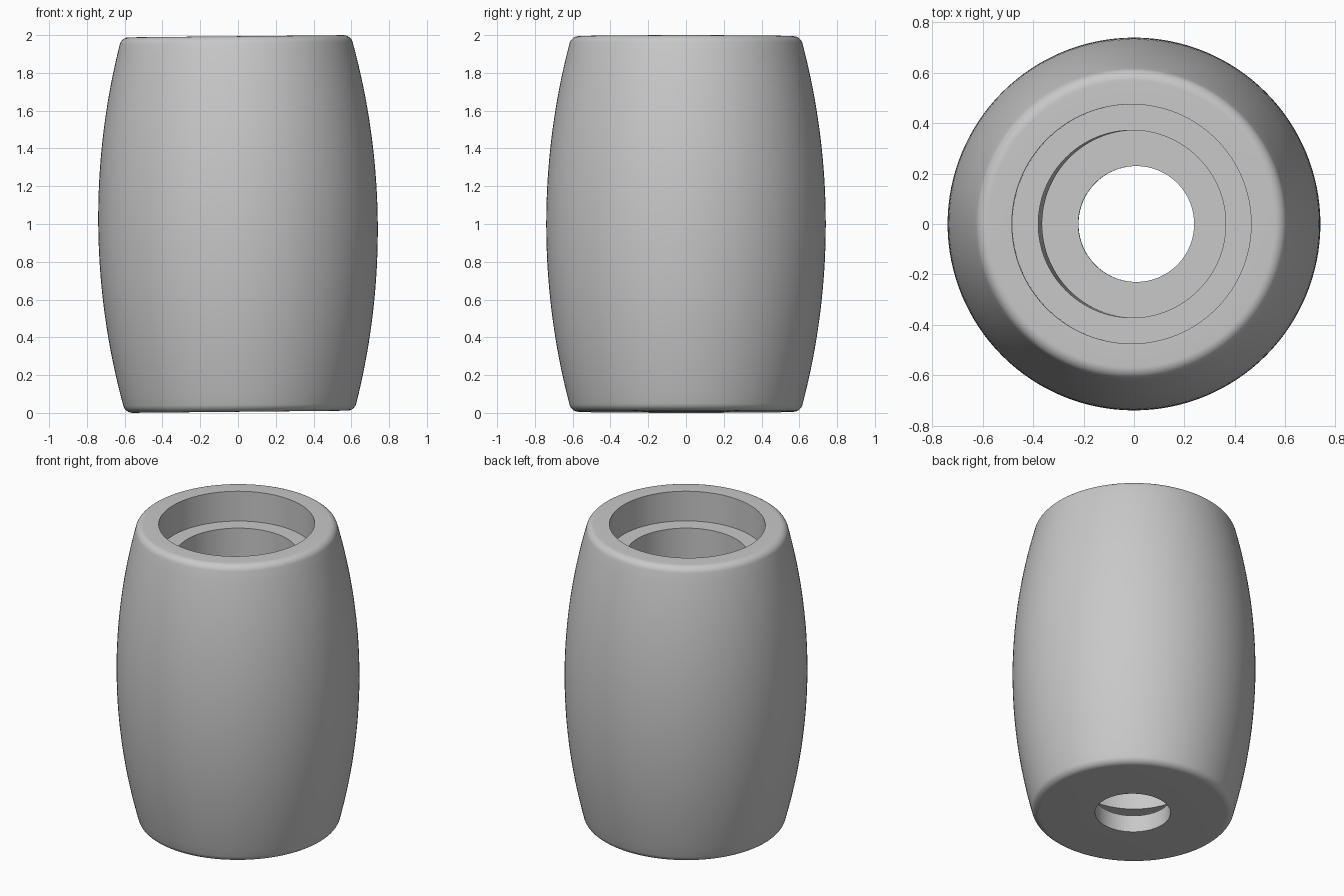
import bpy, bmesh, math
from mathutils import Vector, Matrix

default = bpy.data.objects.get("Cube")
if default:
    bpy.data.objects.remove(default, do_unlink=True)

HALF = 0.994      # half height of the barrel
BULGE = 0.74      # radius at the middle
ARC = 3.77        # radius of the side curve
FILLET = 0.05     # rounding of the rims
SEGMENTS = 128

grey = bpy.data.materials.new("light_grey")
grey.use_nodes = True
colour = (0.58, 0.58, 0.58, 1)
grey.diffuse_color = colour
grey.node_tree.nodes["Principled BSDF"].inputs["Base Color"].default_value = colour

# Outer profile: rounded rim tangent to the bulging side
arc_x = BULGE - ARC
fillet_z = HALF - FILLET
lean = math.asin(fillet_z / (ARC - FILLET))
fillet_x = arc_x + (ARC - FILLET) * math.cos(lean)

rim = []
for i in range(9):
    a = lean + (math.pi / 2 - lean) * i / 8
    rim.append((fillet_x + FILLET * math.cos(a), fillet_z + FILLET * math.sin(a)))
side = []
for i in range(1, 32):
    a = lean * (i / 16 - 1)
    side.append((arc_x + ARC * math.cos(a), ARC * math.sin(a)))
outer = [(x, -z) for x, z in reversed(rim)] + side + rim

# Stepped bore: upper seat, long bore, lower groove and end hole
SEAT, BORE, HOLE = 0.475, 0.372, 0.23
inner = [(SEAT, HALF), (SEAT, HALF - 0.2),
         (BORE, HALF - 0.2), (BORE, -0.75),
         (SEAT, -0.75), (SEAT, -0.88),
         (HOLE, -0.88), (HOLE, -HALF)]

# Turn the closed profile around the axis
bm = bmesh.new()
verts = [bm.verts.new((x, 0, z)) for x, z in outer + inner]
edges = [bm.edges.new((v, verts[(i + 1) % len(verts)])) for i, v in enumerate(verts)]
bmesh.ops.spin(bm, geom=verts + edges, cent=(0, 0, 0), axis=(0, 0, 1),
               angle=2 * math.pi, steps=SEGMENTS, use_merge=False)
bmesh.ops.remove_doubles(bm, verts=bm.verts, dist=0.0001)
bmesh.ops.recalc_face_normals(bm, faces=bm.faces)

# Slight sideways lean, then stand it on the floor
bmesh.ops.rotate(bm, verts=bm.verts, cent=(0, 0, 0),
                 matrix=Matrix.Rotation(-0.01, 3, "Y"))
bmesh.ops.translate(bm, verts=bm.verts, vec=Vector((0, 0, 1)))

mesh = bpy.data.meshes.new("barrel_body")
bm.to_mesh(mesh)
bm.free()
mesh.materials.append(grey)
body = bpy.data.objects.new("barrel_body", mesh)
bpy.context.collection.objects.link(body)

bpy.ops.object.select_all(action="DESELECT")
body.select_set(True)
bpy.context.view_layer.objects.active = body
bpy.ops.object.shade_smooth_by_angle(angle=math.radians(30))
